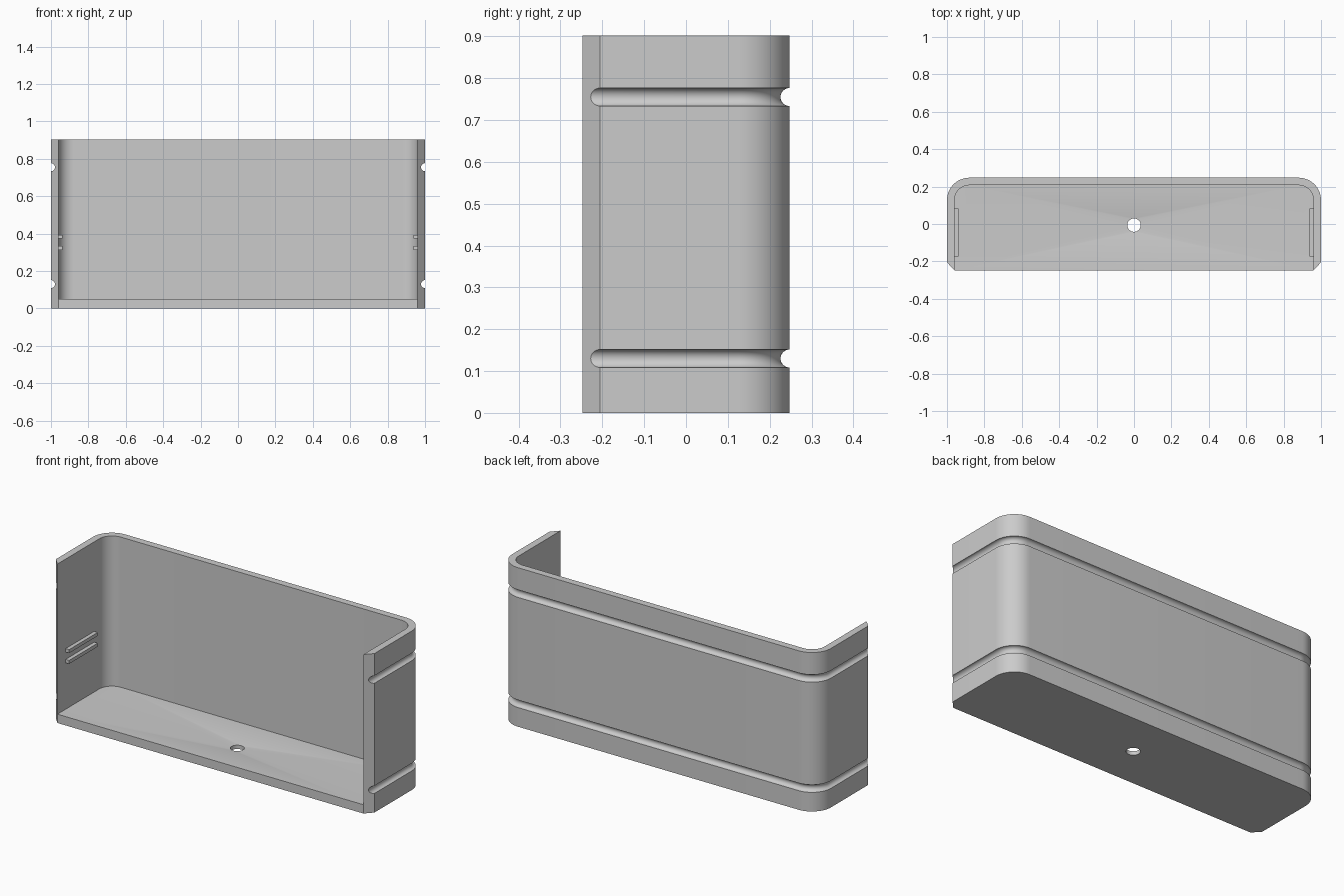
import bpy, bmesh, math
from mathutils import Vector

cube = bpy.data.objects.get("Cube")
if cube:
    bpy.data.objects.remove(cube)

HALF_X, HALF_Y, HEIGHT = 1.0, 0.2475, 0.902
CORNER, WALL, FLOOR = 0.12, 0.04, 0.05
CHAMFER_DEPTH = 0.0425
GROOVE_HEIGHTS, GROOVE_RADIUS = (0.13, 0.755), 0.0215
HOLE_Y, HOLE_RADIUS, HOLE_RIM = -0.006, 0.036, 0.022

grey = bpy.data.materials.new("plain_grey")
grey.use_nodes = True
grey.diffuse_color = (0.6, 0.6, 0.6, 1)
grey.node_tree.nodes["Principled BSDF"].inputs["Base Color"].default_value = (0.6, 0.6, 0.6, 1)


def make_object(name, bm):
    bmesh.ops.recalc_face_normals(bm, faces=bm.faces)
    mesh = bpy.data.meshes.new(name)
    bm.to_mesh(mesh)
    bm.free()
    mesh.materials.append(grey)
    obj = bpy.data.objects.new(name, mesh)
    bpy.context.collection.objects.link(obj)
    return obj


def u_path(offset, steps=14):
    """U-shaped wall line at an offset, its ends following the front chamfer."""
    front_y = -HALF_Y + CHAMFER_DEPTH * (offset + WALL) / WALL
    half = [Vector((HALF_X + offset, front_y))]
    for i in range(steps + 1):
        a = math.pi / 2 * i / steps
        half.append(Vector((HALF_X - CORNER + (CORNER + offset) * math.cos(a),
                            HALF_Y - CORNER + (CORNER + offset) * math.sin(a))))
    return half + [Vector((-p.x, p.y)) for p in reversed(half)]


def wall_section(steps=14):
    """Wall cross-section as (offset, height), with a half-round dent per groove."""
    section = [(-WALL, 0), (0, 0)]
    for z in GROOVE_HEIGHTS:
        for i in range(steps + 1):
            a = math.pi * (i / steps - 0.5)
            section.append((-GROOVE_RADIUS * math.cos(a), z + GROOVE_RADIUS * math.sin(a)))
    return section + [(0, HEIGHT), (-WALL, HEIGHT), (-WALL, FLOOR)]


def loop_edges(bm, verts):
    edges = []
    for a, b in zip(verts, verts[1:] + verts[:1]):
        edges.append(bm.edges.get((a, b)) or bm.edges.new((a, b)))
    return edges


# Grooved wall: the section swept round the sides and back
bm = bmesh.new()
lines = [[bm.verts.new((p.x, p.y, z)) for p in u_path(off)] for off, z in wall_section()]
for low, high in zip(lines, lines[1:]):
    for i in range(len(low) - 1):
        bm.faces.new((low[i], low[i + 1], high[i + 1], high[i]))
for end in (0, -1):
    bm.faces.new([line[end] for line in lines])

# Drain hole through the floor
sides = 32
rims = []
for z in (0, HOLE_RIM):
    rims.append([bm.verts.new((HOLE_RADIUS * math.cos(math.tau * k / sides),
                               HOLE_Y + HOLE_RADIUS * math.sin(math.tau * k / sides), z))
                 for k in range(sides)])
for k in range(sides):
    j = (k + 1) % sides
    bm.faces.new((rims[0][k], rims[0][j], rims[1][j], rims[1][k]))

# Floor: front edge, flat underside and a top that slopes down to the drain
under, top = lines[0], lines[-1]
bm.faces.new((under[0], under[-1], top[-1], top[0]))
for outline, rim in ((under, rims[0]), (top, rims[1])):
    bmesh.ops.triangle_fill(bm, use_beauty=True, normal=(0, 0, 1),
                            edges=loop_edges(bm, outline) + loop_edges(bm, rim))

body = make_object("open_tray_body", bm)
bpy.ops.object.select_all(action="DESELECT")
body.select_set(True)
bpy.context.view_layer.objects.active = body
bpy.ops.object.shade_smooth_by_angle(angle=math.radians(30))

# Pairs of guide ribs on the inner side walls
for side, label in ((1, "left"), (-1, "right")):
    for z, level in ((0.323, "lower"), (0.384, "upper")):
        bm = bmesh.new()
        bmesh.ops.create_cube(bm, size=1)
        bmesh.ops.scale(bm, vec=(0.032, 0.256, 0.02), verts=bm.verts)
        bmesh.ops.translate(bm, vec=(side * 0.954, -0.046, z), verts=bm.verts)
        make_object(f"{label}_{level}_rib", bm)
